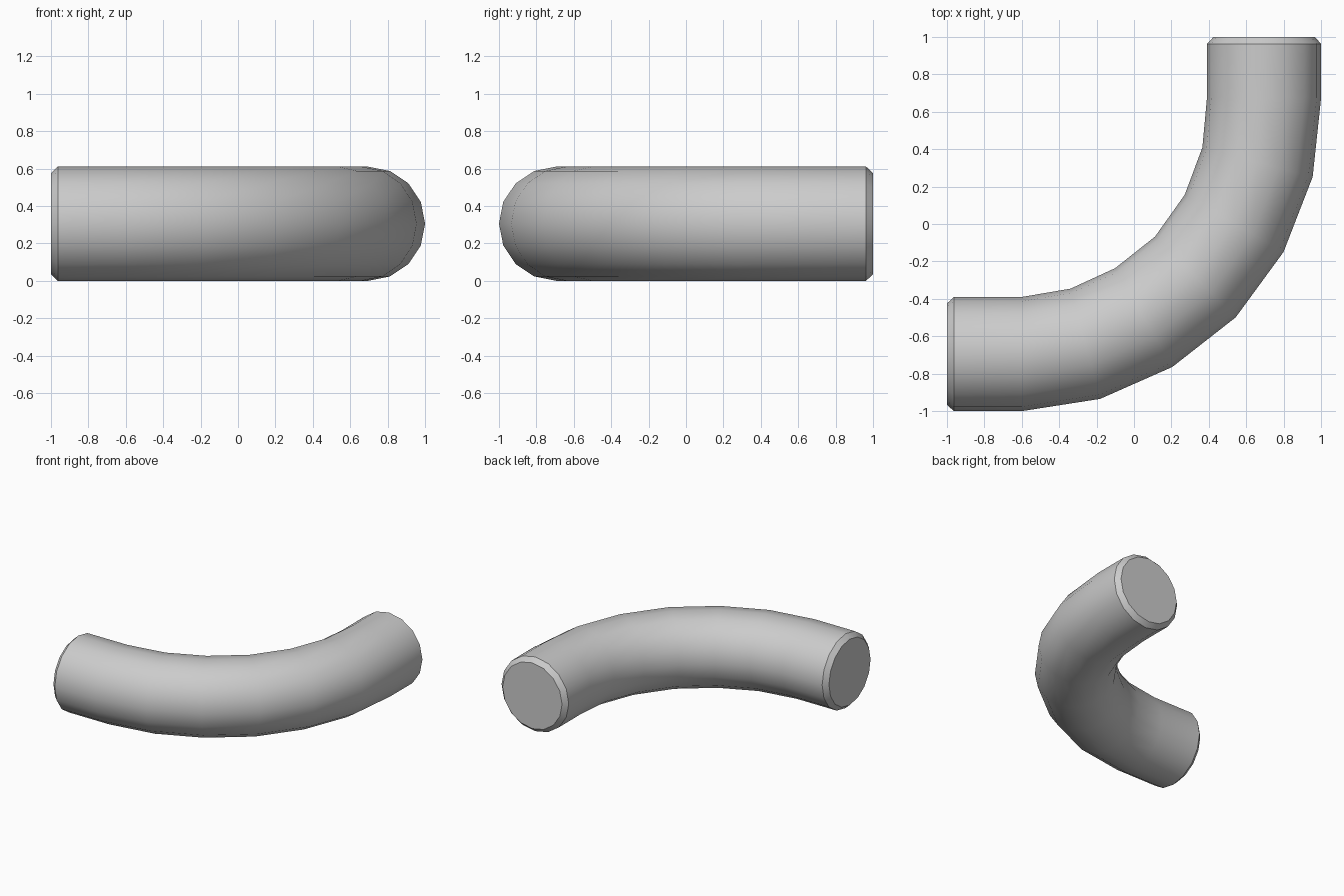
import bpy, bmesh, math
from mathutils import Vector

if "Cube" in bpy.data.objects:
    bpy.data.objects.remove(bpy.data.objects["Cube"])

R, RIM, SIDES = 0.305, 0.27, 16

# centre line of the bend: x, y, tube radius (the ends are chamfered)
path = [(-1, -.695, RIM), (-.963, -.695, R), (-.6, -.695, R),
        (-.26, -.64, R), (.052, -.5, R), (.328, -.283, R),
        (.535, .003, R), (.66, .33, R),
        (.695, .675, R), (.695, .963, R), (.695, 1, RIM)]
# tangent angle of each ring, in degrees
angles = [0, 0, 0, 15, 30, 45, 60, 75, 90, 90, 90]

bm = bmesh.new()
rings = []
for (x, y, r), deg in zip(path, angles):
    a = math.radians(deg)
    side = Vector((math.sin(a), -math.cos(a), 0))
    ring = []
    for i in range(SIDES):
        t = 2 * math.pi * i / SIDES
        p = Vector((x, y, R)) + side * (r * math.cos(t))
        p.z += r * math.sin(t)
        ring.append(bm.verts.new(p))
    rings.append(ring)

# tube walls
for a, b in zip(rings, rings[1:]):
    for i in range(SIDES):
        j = (i + 1) % SIDES
        bm.faces.new((a[i], a[j], b[j], b[i]))

# flat end caps
bm.faces.new(rings[0])
bm.faces.new(rings[-1])
bmesh.ops.recalc_face_normals(bm, faces=bm.faces)

mesh = bpy.data.meshes.new("pipe_bend")
bm.to_mesh(mesh)
bm.free()
pipe = bpy.data.objects.new("pipe_bend", mesh)
bpy.context.collection.objects.link(pipe)
bpy.context.view_layer.objects.active = pipe
pipe.select_set(True)
bpy.ops.object.shade_smooth_by_angle(angle=math.radians(30))
